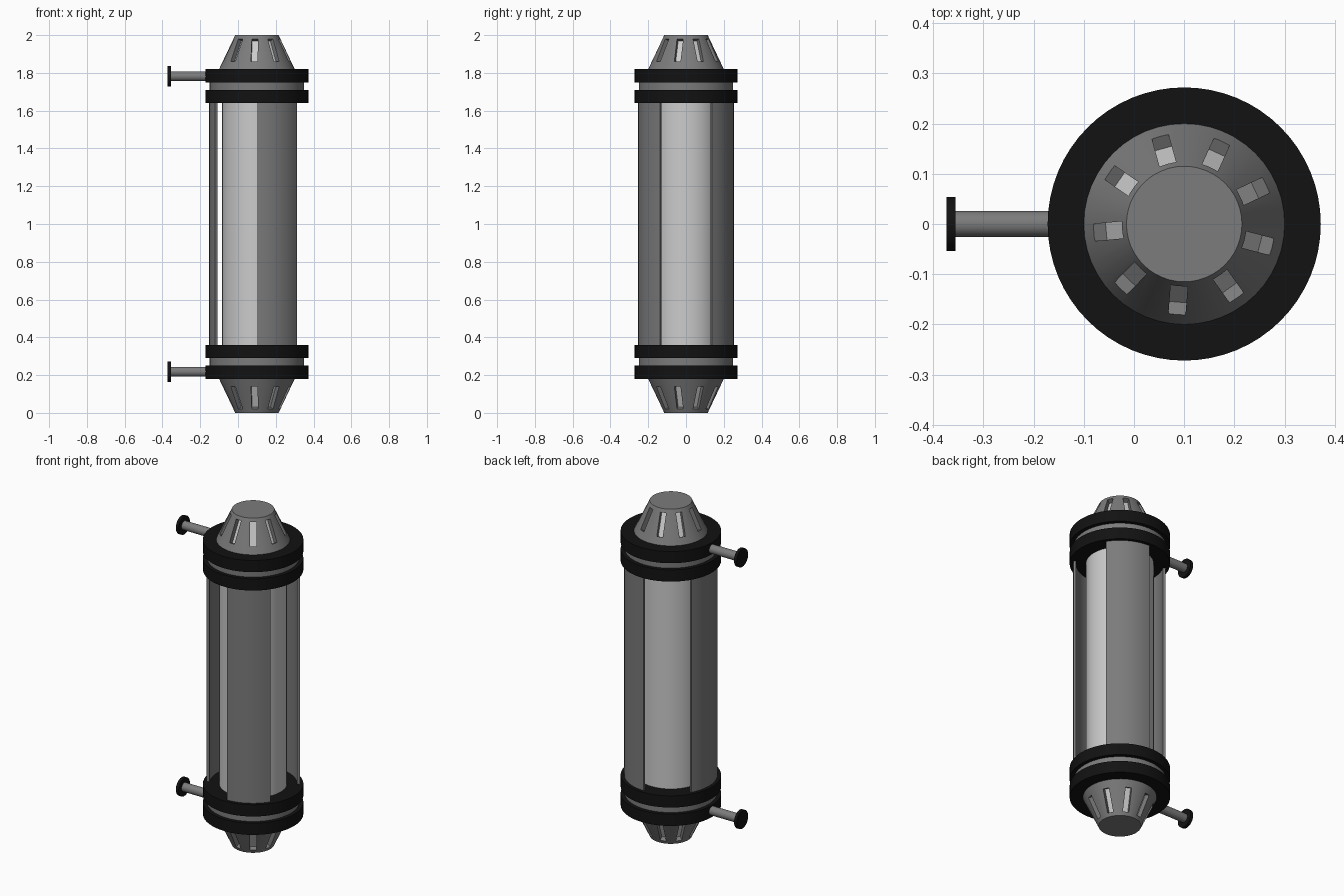
import bpy, bmesh
from math import pi, radians, cos, sin
from mathutils import Matrix, Vector

if "Cube" in bpy.data.objects:
    bpy.data.objects.remove(bpy.data.objects["Cube"])

AX = 0.1  # x position of the canister axis


def material(name, v):
    m = bpy.data.materials.new(name)
    m.diffuse_color = (v, v, v, 1)
    m.use_nodes = True
    m.node_tree.nodes["Principled BSDF"].inputs["Base Color"].default_value = m.diffuse_color
    return m


DARK = material("dark_grey", 0.2)
BLACK = material("black", 0.006)


def make(name, bm, mat=None, smooth=True):
    bmesh.ops.recalc_face_normals(bm, faces=bm.faces)
    me = bpy.data.meshes.new(name)
    bm.to_mesh(me)
    bm.free()
    if mat:
        me.materials.append(mat)
    ob = bpy.data.objects.new(name, me)
    bpy.context.collection.objects.link(ob)
    if smooth:
        bpy.ops.object.select_all(action='DESELECT')
        bpy.context.view_layer.objects.active = ob
        ob.select_set(True)
        bpy.ops.object.shade_smooth_by_angle(angle=radians(30))
    return ob


def drum(name, r1, r2, z1, z2, mat=None, n=48):
    bm = bmesh.new()
    bmesh.ops.create_cone(bm, cap_ends=True, segments=n, radius1=r1, radius2=r2,
                          depth=z2 - z1, matrix=Matrix.Translation((AX, 0, (z1 + z2) / 2)))
    return make(name, bm, mat)


def rod(name, r, x1, x2, z, mat):
    bm = bmesh.new()
    m = Matrix.Translation(((x1 + x2) / 2, 0, z)) @ Matrix.Rotation(pi / 2, 4, 'Y')
    bmesh.ops.create_cone(bm, cap_ends=True, segments=32, radius1=r, radius2=r,
                          depth=x2 - x1, matrix=m)
    return make(name, bm, mat)


def slot_boxes(name, d1, d2, width, length, mat=None):
    """Nine boxes lying along the cone slope, from depth d1 to d2 along its normal."""
    bm = bmesh.new()
    for k in range(9):
        a = radians(25.4 + 40 * k)
        u = Vector((cos(a), sin(a), 0))
        n = u * 0.904 + Vector((0, 0, 0.427))
        t = u * -0.427 + Vector((0, 0, 0.904))
        w = t.cross(n)
        c = Vector((AX, 0, 1.92)) + u * 0.152 + n * (d1 + d2) / 2
        m = Matrix((n * (d2 - d1), w * width, t * length)).transposed().to_4x4()
        bmesh.ops.create_cube(bm, size=1, matrix=Matrix.Translation(c) @ m)
    return make(name, bm, mat, smooth=False)


# Inner core
drum("core", 0.184, 0.184, 0.3, 1.7)

# Three curved guard panels around the core
for i, (a1, a2) in enumerate([(33, 89), (151, 209), (271, 327)]):
    bm = bmesh.new()
    cols = []
    for k in range(9):
        a = radians(a1 + (a2 - a1) * k / 8)
        cols.append([bm.verts.new((AX + r * cos(a), r * sin(a), z))
                     for r, z in ((0.253, 0.34), (0.253, 1.66), (0.238, 1.66), (0.238, 0.34))])
    for p, q in zip(cols, cols[1:]):
        for j in range(4):
            bm.faces.new((p[j], p[(j + 1) % 4], q[(j + 1) % 4], q[j]))
    bm.faces.new(cols[0])
    bm.faces.new(cols[-1])
    make(f"guard_panel_{i + 1}", bm, DARK)

# Upper end: collar, two black flanges, slotted cone with light inserts, side pipe
end = [drum("collar", 0.25, 0.25, 1.65, 1.81, DARK),
       drum("outer_flange", 0.272, 0.272, 1.75, 1.82, BLACK, 64),
       drum("inner_flange", 0.272, 0.272, 1.64, 1.71, BLACK, 64)]

cone = drum("vent_cone", 0.2, 0.115, 1.82, 2.0, DARK)
cutter = slot_boxes("slot_cutter", -0.03, 0.02, 0.034, 0.133)
cutter.hide_render = True
mod = cone.modifiers.new("slots", 'BOOLEAN')
mod.operation = 'DIFFERENCE'
mod.solver = 'EXACT'
mod.object = cutter
bpy.ops.object.select_all(action='DESELECT')
bpy.context.view_layer.objects.active = cone
cone.select_set(True)
bpy.ops.object.modifier_apply(modifier="slots")
bpy.data.objects.remove(cutter)

end += [cone,
        slot_boxes("slot_inserts", -0.034, -0.027, 0.034, 0.133),
        rod("pipe", 0.026, -0.36, -0.14, 1.782, DARK),
        rod("pipe_cap", 0.054, -0.373, -0.355, 1.782, BLACK)]

# Lower end mirrors the upper end
flip = Matrix.Translation((0, 0, 2)) @ Matrix.Diagonal((1, 1, -1, 1))
for ob in end:
    low = ob.copy()
    low.data = ob.data.copy()
    low.data.transform(flip)
    low.data.flip_normals()
    low.name = "lower_" + ob.name
    ob.name = "upper_" + ob.name
    bpy.context.collection.objects.link(low)
